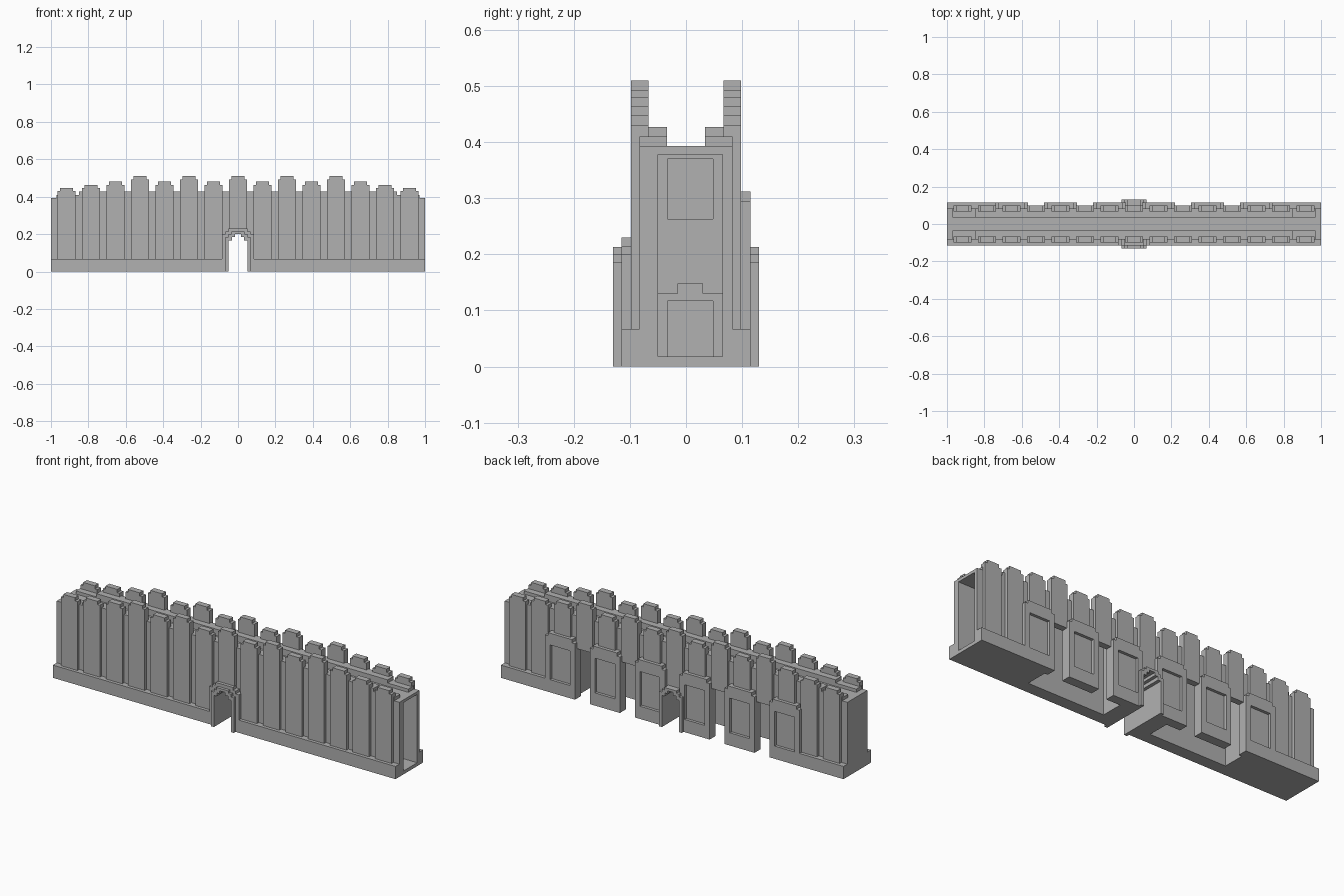
import bpy
import bmesh
from mathutils import Vector

cube = bpy.data.objects.get("Cube")
if cube:
    bpy.data.objects.remove(cube, do_unlink=True)

grey = bpy.data.materials.new("plain_grey")
grey.use_nodes = True
grey.diffuse_color = (0.44, 0.44, 0.44, 1)
grey.node_tree.nodes["Principled BSDF"].inputs["Base Color"].default_value = (0.44, 0.44, 0.44, 1)


def prism(name, outline, sweep):
    """Extrude a closed outline of points along a sweep vector."""
    bm = bmesh.new()
    face = bm.faces.new([bm.verts.new(p) for p in outline])
    moved = bmesh.ops.extrude_face_region(bm, geom=[face])["geom"]
    bmesh.ops.translate(bm, vec=Vector(sweep),
                        verts=[g for g in moved if isinstance(g, bmesh.types.BMVert)])
    bmesh.ops.recalc_face_normals(bm, faces=bm.faces)
    mesh = bpy.data.meshes.new(name)
    bm.to_mesh(mesh)
    bm.free()
    mesh.materials.append(grey)
    ob = bpy.data.objects.new(name, mesh)
    bpy.context.collection.objects.link(ob)
    return ob


def box(name, x0, x1, y0, y1, z0, z1):
    return prism(name, [(x0, y0, z0), (x1, y0, z0), (x1, y1, z0), (x0, y1, z0)], (0, 0, z1 - z0))


def half_outline(steps, bottom):
    """Mirrored outline from (half width, top height) steps."""
    side, z = [], bottom
    for half, top in steps:
        side += [(half, z), (half, top)]
        z = top
    return side + [(-u, v) for u, v in reversed(side)]


def stepped(name, cx, steps, y0, y1, bottom=0.0):
    pts = [(cx + u, y0, v) for u, v in half_outline(steps, bottom)]
    return prism(name, pts, (0, y1 - y0, 0))


def cut(target, cutters):
    for c in cutters:
        c.hide_render = True
        mod = target.modifiers.new("cut", "BOOLEAN")
        mod.operation, mod.solver, mod.object = "DIFFERENCE", "EXACT", c
    bpy.context.view_layer.update()
    deps = bpy.context.evaluated_depsgraph_get()
    mesh = bpy.data.meshes.new_from_object(target.evaluated_get(deps))
    target.modifiers.clear()
    target.data = mesh
    for c in cutters:
        bpy.data.objects.remove(c, do_unlink=True)


def gate_cutter():
    return stepped("gate_cutter", 0, [(0.05, 0.167), (0.033, 0.185), (0.016, 0.2)], -0.3, 0.3, -0.1)


PITCH = 0.131
OPENINGS = [2 * PITCH, 4 * PITCH]

# Wall core: wide plinth and narrow body
section = half_outline([(0.115, 0.067), (0.083, 0.393)], 0)
core = prism("wall_core", [(-1, u, v) for u, v in section], (2, 0, 0))
cutters = [gate_cutter(),
           box("end_room", 0.62, 1.1, -0.05, 0.065, 0.018, 0.378),
           box("end_window", 0.5, 0.7, -0.033, 0.048, 0.263, 0.37),
           box("end_niche", 0.6, 0.7, -0.033, 0.048, 0.018, 0.117)]
for s in (-1, 1):
    # Bays open below, and back openings leading into them
    a, b = sorted((s * 0.138, s * 0.585))
    cutters.append(box("bay", a, b, -0.05, 0.065, -0.1, 0.376))
    for x in OPENINGS:
        cutters.append(box("back_opening", s * x - 0.0437, s * x + 0.0437, 0.0, 0.3, -0.1, 0.263))
cut(core, cutters)

# Inner doorway in the end room
door = prism("inner_doorway", [(0.615, 0.0075 + u, v) for u, v in
                               half_outline([(0.0575, 0.13), (0.023, 0.148)], 0.018)], (0.02, 0, 0))
cut(door, [box("door_cutter", 0.5, 0.7, -0.033, 0.048, 0.01, 0.117)])

# Parapet ledges along both sides of the walkway
for side, name in ((-1, "front"), (1, "back")):
    y0, y1 = sorted((side * 0.034, side * 0.083))
    box(name + "_low_ledge", -0.97, 0.97, y0, y1, 0.38, 0.41)
    box(name + "_high_ledge", -0.85, 0.85, y0, y1, 0.40, 0.427)

# Stakes with stepped tops
TOPS = [0.51, 0.48, 0.51, 0.48, 0.51, 0.48, 0.463, 0.447]
for i in range(-7, 8):
    top = TOPS[abs(i)]
    for side, name in ((-1, "front_stake"), (1, "back_stake")):
        over_opening = side > 0 and abs(i) in (2, 4)
        foot = 0.263 if over_opening else 0.05
        if i == 0:
            foot = 0.205
        # Keep the lower stake outside the hollow bays
        y0, y1 = sorted((side * 0.075, side * 0.098))
        stepped(name, i * PITCH, [(0.048, top - 0.017), (0.034, top)], y0, y1, foot)
        y0, y1 = sorted((side * 0.067, side * 0.08))
        stepped(name + "_crown", i * PITCH, [(0.048, top - 0.017), (0.034, top)], y0, y1, 0.40)

# Back pillars with recessed panels
for i in (-5, -3, -1, 1, 3, 5):
    x = i * PITCH
    pillar = stepped("back_pillar", x, [(0.0875, 0.295), (0.07, 0.312)], 0.075, 0.115)
    holes = [box("panel_cutter", x - 0.058, x + 0.058, 0.1, 0.2, 0.035, 0.25)]
    if abs(i) == 1:
        holes.append(gate_cutter())
    cut(pillar, holes)

# Gate surrounds on both faces
outer = [(0.067, 0.185), (0.05, 0.2), (0.035, 0.213)]
inner = [(0.085, 0.2), (0.067, 0.215), (0.05, 0.23)]
for name, steps, y0, y1 in (("front_gate_frame", outer, -0.13, -0.1),
                            ("front_gate_backing", inner, -0.115, -0.08),
                            ("back_gate_frame", outer, 0.08, 0.13)):
    frame = stepped(name, 0, steps, y0, y1)
    cut(frame, [gate_cutter()])
